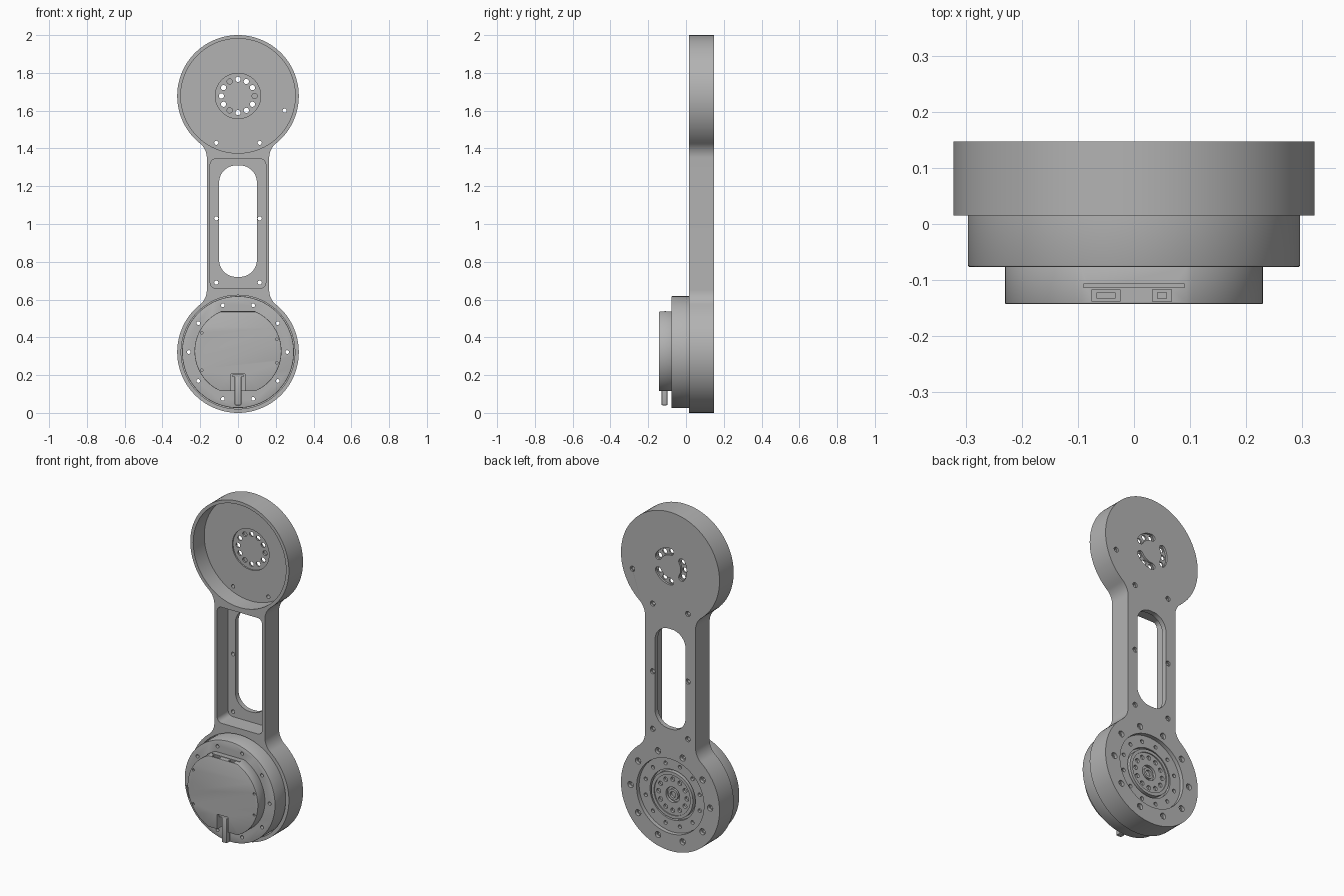
import bpy, bmesh, math
from math import sin, cos, pi, radians, sqrt, atan2

cube = bpy.data.objects.get("Cube")
if cube:
    bpy.data.objects.remove(cube, do_unlink=True)

grey = bpy.data.materials.new("machined_grey")
grey.use_nodes = True
colour = (0.45, 0.45, 0.45, 1)
grey.diffuse_color = colour
grey.node_tree.nodes["Principled BSDF"].inputs["Base Color"].default_value = colour

R = 0.322            # end disc radius
LOW, HIGH = R, 2 - R  # end disc centre heights
FRONT, BACK = 0.015, 0.147
FLOOR = 0.118        # front pocket floor
parts = []


# Profile helpers, all in the x-z plane
def arc(cx, cz, r, a0, a1, n=12):
    return [(cx + r * cos(a0 + (a1 - a0) * i / n), cz + r * sin(a0 + (a1 - a0) * i / n))
            for i in range(n + 1)]


def circle(cx, cz, r, n=96):
    return arc(cx, cz, r, 0, 2 * pi, n)[:-1]


def rounded(x0, x1, z0, z1, r):
    corners = [(x1 - r, z1 - r), (x0 + r, z1 - r), (x0 + r, z0 + r), (x1 - r, z0 + r)]
    return [p for i, (x, z) in enumerate(corners)
            for p in arc(x, z, r, i * pi / 2, (i + 1) * pi / 2)]


def box(x0, x1, z0, z1):
    return [(x0, z0), (x1, z0), (x1, z1), (x0, z1)]


def ring(cz, radius, count, hole, start=0.0):
    return [circle(radius * cos(start + 2 * pi * i / count),
                   cz + radius * sin(start + 2 * pi * i / count), hole, 16)
            for i in range(count)]


def prism(name, profiles, y0, y1):
    bm = bmesh.new()
    for pts in profiles:
        face = bm.faces.new([bm.verts.new((x, y0, z)) for x, z in pts])
        out = bmesh.ops.extrude_face_region(bm, geom=[face])["geom"]
        verts = [g for g in out if isinstance(g, bmesh.types.BMVert)]
        bmesh.ops.translate(bm, verts=verts, vec=(0, y1 - y0, 0))
    bmesh.ops.recalc_face_normals(bm, faces=bm.faces)
    mesh = bpy.data.meshes.new(name)
    bm.to_mesh(mesh)
    bm.free()
    mesh.materials.append(grey)
    obj = bpy.data.objects.new(name, mesh)
    bpy.context.collection.objects.link(obj)
    return obj


def part(name, profiles, y0, y1):
    obj = prism(name, profiles, y0, y1)
    parts.append(obj)
    return obj


def apply(obj, mod):
    bpy.context.view_layer.objects.active = obj
    bpy.ops.object.modifier_apply(modifier=mod.name)


def cut(obj, profiles, y0, y1):
    cutter = prism("cutter", profiles, y0, y1)
    cutter.hide_render = True
    mod = obj.modifiers.new("cut", "BOOLEAN")
    mod.operation, mod.solver, mod.object = "DIFFERENCE", "EXACT", cutter
    apply(obj, mod)
    bpy.data.objects.remove(cutter, do_unlink=True)


def bevel(obj, width):
    mod = obj.modifiers.new("edge", "BEVEL")
    mod.width, mod.segments, mod.limit_method = width, 2, "ANGLE"
    mod.angle_limit = radians(40)
    apply(obj, mod)


# Arm: two discs joined by a web with filleted necks
web, fil = 0.165, 0.1
drop = sqrt((R + fil) ** 2 - (web + fil) ** 2)
tilt = atan2(drop, web + fil)
outline = (arc(0, HIGH, R, -tilt, pi + tilt, 72)
           + arc(-web - fil, HIGH - drop, fil, tilt, 0)
           + arc(-web - fil, LOW + drop, fil, 0, -tilt)
           + arc(0, LOW, R, pi - tilt, 2 * pi + tilt, 72)
           + arc(web + fil, LOW + drop, fil, pi + tilt, pi)
           + arc(web + fil, HIGH - drop, fil, pi, pi - tilt))
arm = part("arm", [outline], FRONT, BACK)

# Front pockets, web window and motor bore
cut(arm, [circle(0, HIGH, 0.303)], -0.1, FLOOR)
cut(arm, [rounded(-0.147, 0.147, 0.66, 1.345, 0.03)], -0.1, FLOOR)
cut(arm, [rounded(-0.1, 0.1, 0.72, 1.31, 0.09)], -0.1, 0.3)
cut(arm, [circle(0, LOW, 0.301)], -0.1, 0.1)
cut(arm, [circle(0, LOW, 0.22)], 0.05, 0.3)

# Hub seat: shallow recess, twelve holes and three curved slots behind
cut(arm, [circle(0, HIGH, 0.12, 64)], 0.05, FLOOR + 0.008)
slots = []
for mid in (60, 180, 300):
    a0, a1 = radians(mid - 32), radians(mid + 32)
    tip = lambda a, s: arc(0.088 * cos(a), HIGH + 0.088 * sin(a), 0.02, a + s, a + s + pi, 8)
    slots.append(arc(0, HIGH, 0.108, a0, a1)[1:-1] + tip(a1, 0)
                 + arc(0, HIGH, 0.068, a1, a0)[1:-1] + tip(a0, pi))
cut(arm, slots, 0.135, 0.3)
cut(arm, ring(HIGH, 0.088, 12, 0.014), 0.05, 0.137)

# Fixing holes, countersunk at the back
spots = [(sx * 0.115, z) for sx in (-1, 1) for z in (0.69, 1.03, 1.43)] + [(0.247, 1.6)]
cut(arm, [circle(x, z, 0.011, 16) for x, z in spots], 0.05, 0.3)
cut(arm, [circle(x, z, 0.015, 16) for x, z in spots], 0.136, 0.3)
cut(arm, ring(LOW, 0.26, 10, 0.011), 0.05, 0.3)
cut(arm, ring(LOW, 0.26, 10, 0.018), 0.128, 0.3)

# Motor body seated in the lower disc
body = part("motor_body", [circle(0, LOW, 0.296)], -0.077, 0.1)
bevel(body, 0.004)
cut(body, ring(LOW, 0.26, 10, 0.01), -0.3, 0.3)
a = radians(195)
u, v = (cos(a), sin(a)), (-sin(a), cos(a))
notch = [(p * u[0] + q * v[0], LOW + p * u[1] + q * v[1])
         for p, q in box(0.225, 0.285, -0.035, 0.035)]
cut(body, [notch], -0.3, -0.071)

# Output flange and rotor seen from the back
flange = part("output_flange", [circle(0, LOW, 0.219)], 0.09, 0.124)
cut(flange, [circle(0, LOW, 0.148, 64)], 0.104, 0.3)
cut(flange, ring(LOW, 0.182, 12, 0.011, radians(15)), 0.108, 0.3)
rotor = part("output_rotor", [circle(0, LOW, 0.136, 64)], 0.1, 0.13)
cut(rotor, [circle(0, LOW, 0.118, 64)], 0.124, 0.3)
cut(rotor, ring(LOW, 0.092, 12, 0.013), 0.11, 0.3)
cut(rotor, [circle(0, LOW, 0.045, 48)], 0.108, 0.3)
hub = part("output_hub", [circle(0, LOW, 0.032, 32)], 0.1, 0.122)
cut(hub, [circle(0, LOW, 0.018, 32)], 0.106, 0.3)

# Front cover: disc with flat top and bottom, cable notch and sockets
flat = math.asin(0.21 / 0.23)
cover_z = 0.326
cover = part("motor_cover", [arc(0, cover_z, 0.23, -flat, flat, 48)
                             + arc(0, cover_z, 0.23, pi - flat, pi + flat, 48)],
             -0.143, -0.074)
bevel(cover, 0.003)
cut(cover, [box(-0.036, 0.036, 0.05, 0.205)], -0.3, -0.085)
cut(cover, [circle(x, z, 0.007, 12) for x, z in
            ((-0.192, 0.425), (-0.192, 0.225), (0.205, 0.39), (0.205, 0.265))], -0.3, -0.133)
sockets = ((-0.075, -0.025), (0.033, 0.067))
for x0, x1 in sockets:
    cut(cover, [box(x0, x1, 0.51, 0.6)], -0.138, -0.117)
    part("socket_core", [box(x0 + 0.008, x1 - 0.008, 0.505, 0.53)], -0.133, -0.122)
part("socket_lip", [box(-0.09, 0.09, 0.53, 0.539)], -0.114, -0.106)

# Cable leaving the cover
part("cable_plug", [box(-0.03, 0.03, 0.19, 0.204)], -0.135, -0.084)
cable = part("cable", [box(-0.018, 0.018, 0.04, 0.195)], -0.13, -0.098)
bevel(cable, 0.006)

# Smooth curved walls, keep edges sharp
bpy.ops.object.select_all(action="DESELECT")
for obj in parts:
    obj.select_set(True)
bpy.context.view_layer.objects.active = arm
bpy.ops.object.shade_smooth_by_angle(angle=radians(30))
